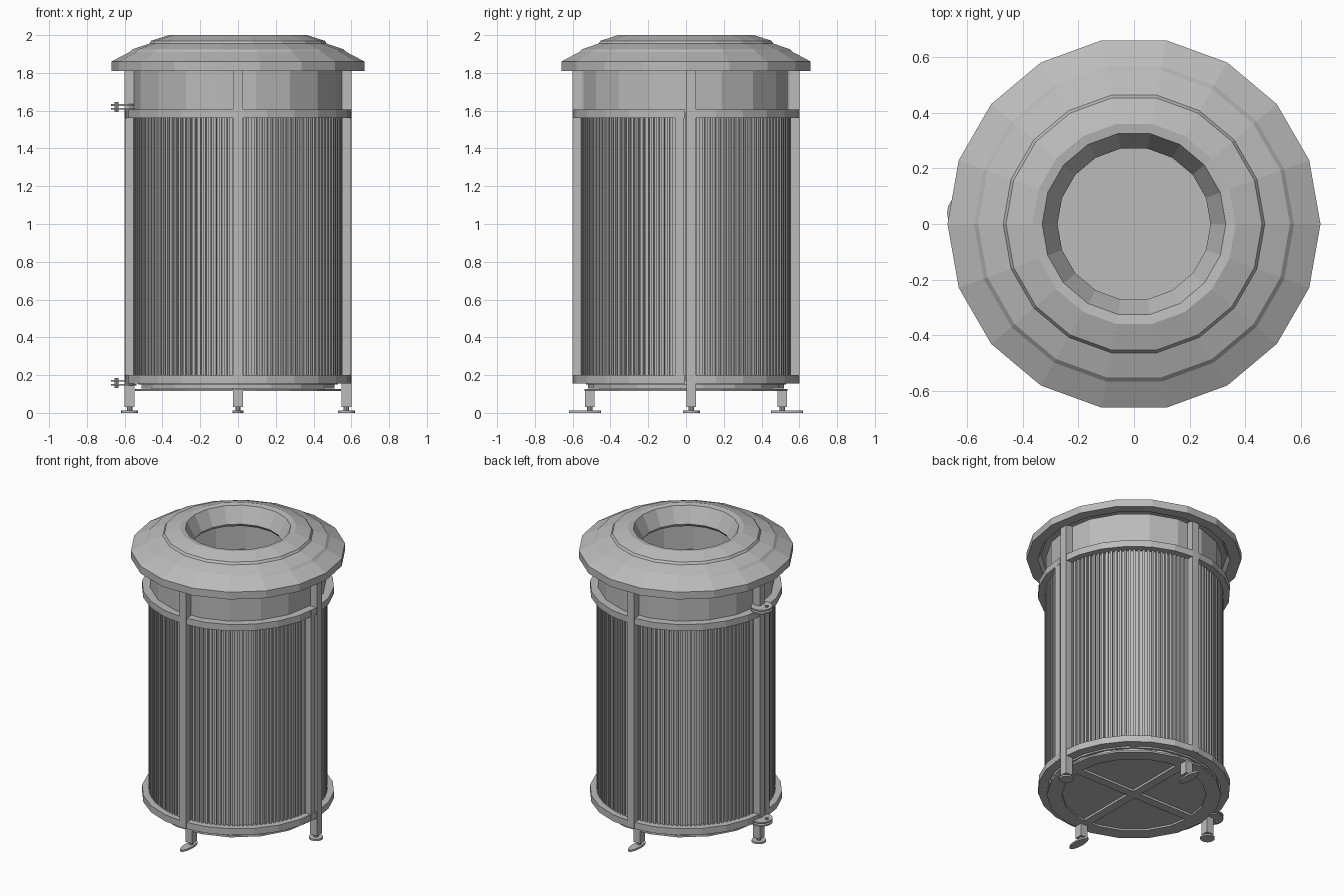
import bpy, bmesh
from math import cos, sin, pi, tau

if "Cube" in bpy.data.objects:
    bpy.data.objects.remove(bpy.data.objects["Cube"])

grey = bpy.data.materials.new("plain grey metal")
grey.use_nodes = True
COLOUR = (0.5, 0.5, 0.5, 1)
grey.diffuse_color = COLOUR
grey.node_tree.nodes["Principled BSDF"].inputs["Base Color"].default_value = COLOUR


def finish(name, bm):
    bmesh.ops.recalc_face_normals(bm, faces=bm.faces)
    mesh = bpy.data.meshes.new(name)
    bm.to_mesh(mesh)
    bm.free()
    mesh.materials.append(grey)
    obj = bpy.data.objects.new(name, mesh)
    bpy.context.collection.objects.link(obj)
    return obj


def lathe(name, profile, sides, start=0, sweep=tau):
    """Spin a closed (radius, height) profile; a partial sweep gets end caps."""
    bm = bmesh.new()
    full = sweep == tau
    rings = []
    for i in range(sides if full else sides + 1):
        a = start + sweep * i / sides
        rings.append([bm.verts.new((r * cos(a), r * sin(a), z)) for r, z in profile])
    n = len(profile)
    for i in range(sides):
        a, b = rings[i], rings[(i + 1) % len(rings)]
        for j in range(n):
            k = (j + 1) % n
            bm.faces.new((a[j], b[j], b[k], a[k]))
    if not full:
        bm.faces.new(rings[0])
        bm.faces.new(rings[-1])
    return finish(name, bm)


def box(name, x, y, z0, z1, w, d):
    bm = bmesh.new()
    bmesh.ops.create_cube(bm, size=1)
    for v in bm.verts:
        v.co = (x + v.co.x * w, y + v.co.y * d, z0 + (v.co.z + 0.5) * (z1 - z0))
    return finish(name, bm)


def disc(name, x, y, z0, z1, rx, ry, sides=16):
    bm = bmesh.new()
    bmesh.ops.create_cone(bm, cap_ends=True, segments=sides, radius1=1, radius2=1, depth=1)
    for v in bm.verts:
        v.co = (x + v.co.x * rx, y + v.co.y * ry, z0 + (v.co.z + 0.5) * (z1 - z0))
    return finish(name, bm)


# Stepped lid with a funnel opening
lathe("lid", [(0.67, 1.81), (0.67, 1.86), (0.575, 1.91), (0.56, 1.925), (0.47, 1.955),
              (0.46, 1.97), (0.365, 2.0), (0.33, 1.995), (0.275, 1.89),
              (0.29, 1.87), (0.58, 1.84), (0.6, 1.81)], 18)

# Upper band and inner liner
lathe("upper_band", [(0.55, 1.59), (0.55, 1.825), (0.53, 1.825), (0.53, 1.59)], 18)
lathe("liner", [(0.53, 0.15), (0.53, 1.6), (0.51, 1.6), (0.51, 0.15)], 36)

# Ribbed wall: square-wave outline pulled upwards
RIBS = 120
bm = bmesh.new()
outline = []
for i in range(RIBS):
    for offset, r in ((0, 0.54), (0.5, 0.54), (0.5, 0.557), (1, 0.557)):
        a = tau * (i + offset) / RIBS
        outline.append([bm.verts.new((r * cos(a), r * sin(a), z)) for z in (0.17, 1.59)])
for i, a in enumerate(outline):
    b = outline[(i + 1) % len(outline)]
    bm.faces.new((a[0], b[0], b[1], a[1]))
finish("ribbed_wall", bm)

# Hoops, each split into a front door half and a back half
GAP = 0.008
for level, z0 in (("lower", 0.155), ("upper", 1.56)):
    z1 = z0 + 0.045
    for half, start in (("back", 0), ("front", pi)):
        lathe(f"{level}_{half}_hoop", [(0.6, z0), (0.6, z1), (0.54, z1), (0.54, z0)],
              12, start + GAP, pi - 2 * GAP)

# Base plate with raised rim and crossed braces beneath
disc("floor", 0, 0, 0.13, 0.16, 0.52, 0.52, 18)
lathe("base_rim", [(0.545, 0.115), (0.545, 0.127), (0.45, 0.127), (0.45, 0.115)], 18)
box("brace_x", 0, 0, 0.115, 0.131, 0.92, 0.06)
box("brace_y", 0, 0, 0.115, 0.131, 0.06, 0.92)

# Posts, legs and feet
T = 0.052
for side, s in (("left", 1), ("right", -1)):
    box(f"{side}_post", s * 0.574, 0.028, 0.03, 1.82, T, T)
    box(f"{side}_door_post", s * 0.572, -0.034, 0.16, 1.6, 0.046, 0.048)
    disc(f"{side}_foot_stem", s * 0.574, 0.028, 0.01, 0.035, 0.015, 0.015, 10)
    disc(f"{side}_foot", s * 0.574, 0.028, 0, 0.012, 0.045, 0.045)
for side, s in (("back", 1), ("front", -1)):
    box(f"{side}_post", 0, s * 0.574, 0.16, 1.82, T, T)
    box(f"{side}_leg", 0, s * 0.51, 0.03, 0.12, T, T)
    disc(f"{side}_foot_stem", 0, s * 0.51, 0.01, 0.035, 0.015, 0.015, 10)
    disc(f"{side}_foot", 0, s * 0.535, 0, 0.012, 0.03, 0.085)

# Hinges: two rounded leaves on a pin
for level, z in (("lower", 0.145), ("upper", 1.605)):
    for i, dz in enumerate((0, 0.02)):
        disc(f"{level}_hinge_leaf_{i + 1}", -0.605, 0.04, z + dz, z + dz + 0.009, 0.067, 0.07)
    disc(f"{level}_hinge_pin", -0.643, 0.04, z - 0.013, z + 0.04, 0.01, 0.01, 8)
